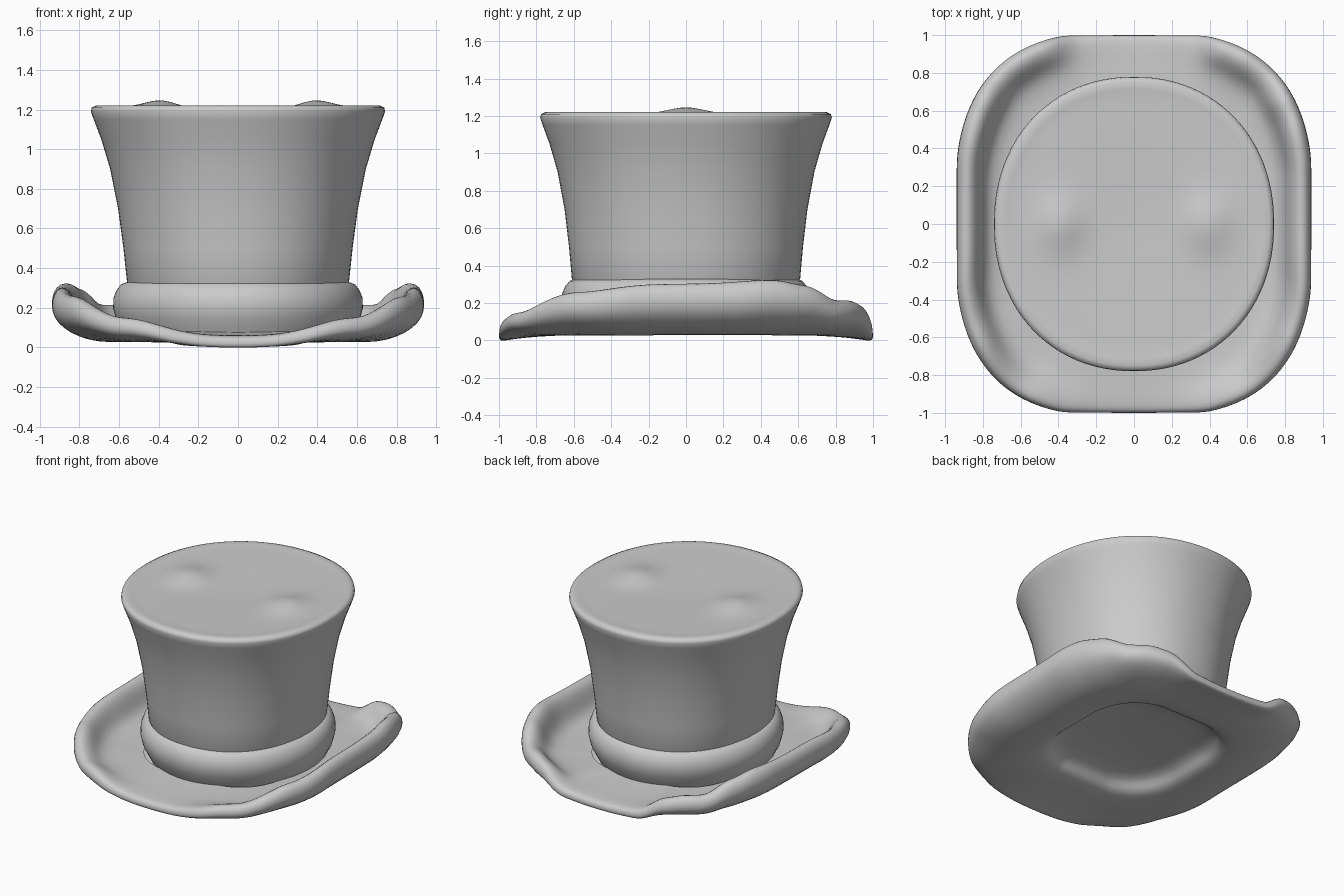
import bpy, bmesh
from math import sin, cos, pi, exp, copysign

if "Cube" in bpy.data.objects:
    bpy.data.objects.remove(bpy.data.objects["Cube"])

SEG = 96


def ease(table, v):
    """Smoothly interpolate a table of (position, value)."""
    for (a, p), (b, q) in zip(table, table[1:]):
        if v <= b:
            t = max(0.0, (v - a) / (b - a))
            return p + (q - p) * t * t * (3 - 2 * t)
    return table[-1][1]


def ring_mesh(name, count, point, cap_start=None, cap_end=None):
    """Bridge `count` rings given by point(ring, angle); caps are centre points."""
    bm = bmesh.new()
    rings = [[bm.verts.new(point(i, 2 * pi * k / SEG)) for k in range(SEG)]
             for i in range(count)]
    for a, b in zip(rings, rings[1:]):
        for k in range(SEG):
            n = (k + 1) % SEG
            bm.faces.new((a[k], a[n], b[n], b[k]))
    for centre, ring in ((cap_start, rings[0]), (cap_end, rings[-1])):
        if centre:
            c = bm.verts.new(centre)
            for k in range(SEG):
                bm.faces.new((c, ring[k], ring[(k + 1) % SEG]))
    bmesh.ops.recalc_face_normals(bm, faces=bm.faces)
    me = bpy.data.meshes.new(name)
    bm.to_mesh(me)
    bm.free()
    ob = bpy.data.objects.new(name, me)
    bpy.context.collection.objects.link(ob)
    me.shade_smooth()
    return ob


def power(v, n):
    return copysign(abs(v) ** (2 / n), v)


# Crown: flared oval wall, soft rim and a top with two shallow bumps
WALL = [(.54, .28), (.56, .33), (.578, .5), (.605, .7), (.645, .9), (.69, 1.05),
        (.728, 1.15), (.742, 1.19), (.738, 1.21), (.715, 1.221), (.68, 1.217)]
TOP = [(.68 * (1 - i / 16), 1.217) for i in range(1, 16)]
CROWN = WALL + TOP


def top_offset(x, y):
    bumps = sum(.04 * exp(-((x - s * .39) ** 2 / .014 + y ** 2 / .022)) for s in (-1, 1))
    return bumps - .02 * exp(-(x * x + y * y) / .25)


def crown_point(i, a):
    r, z = CROWN[i]
    oval = 1.09 - .04 * max(0, min(1, (z - .33) / .87))
    x, y = r * power(sin(a), 2.12), -r * oval * power(cos(a), 2.12)
    return x, y, z + (top_offset(x, y) if i >= len(WALL) else 0)


ring_mesh("crown", len(CROWN), crown_point, cap_end=(0, 0, 1.197))

# Hat band: bulging ring round the foot of the crown
BAND = [(.57, .05), (.595, .10), (.618, .15), (.63, .20), (.628, .25), (.612, .29),
        (.59, .318), (.565, .328), (.54, .325)]


def band_point(i, a):
    r, z = BAND[i]
    return r * sin(a), -r * 1.055 * cos(a), z


ring_mesh("hat_band", len(BAND), band_point)

# Brim: rolled section at the sides blends to a thin flat section front and back;
# both start with the shallow hollow underneath
HOLLOW = [(.25, .14), (.44, .125), (.495, .09), (.52, .045)]
ROLLED = HOLLOW + [(.60, .03), (.70, .025), (.80, .038), (.90, .08), (.97, .14), (1.0, .20),
                   (1.0, .265), (.975, .315), (.94, .33), (.90, .31), (.87, .255),
                   (.85, .18), (.82, .125), (.76, .095), (.66, .085), (.57, .08)]
FLAT = HOLLOW + [(.60, .03), (.70, .025), (.80, .02), (.90, .01), (.96, .0), (.985, -.004),
                 (1.0, .005), (1.0, .03), (.99, .05), (.96, .057), (.92, .06),
                 (.87, .062), (.82, .064), (.76, .067), (.66, .072), (.57, .08)]
# Amount of roll by angle from the front
ROLL = [(0, 0), (30, .36), (62, .76), (88, .92), (110, 1), (122, .9),
        (138, .6), (148, .6), (157, .5), (170, .06), (180, 0)]


def brim_point(i, a):
    deg = a * 180 / pi
    ox = max(-.94, min(.94, .955 * power(sin(a), 2.9)))
    oy = max(-1, min(1, -1.025 * power(cos(a), 2.9)))
    w = ease(ROLL, min(deg, 360 - deg))
    s = FLAT[i][0] + (ROLLED[i][0] - FLAT[i][0]) * w
    z = FLAT[i][1] + (ROLLED[i][1] - FLAT[i][1]) * w
    return ox * s, oy * s, z


brim = ring_mesh("brim", len(FLAT), brim_point, cap_start=(0, 0, .145))
brim.modifiers.new("smooth", 'SUBSURF').levels = 1
